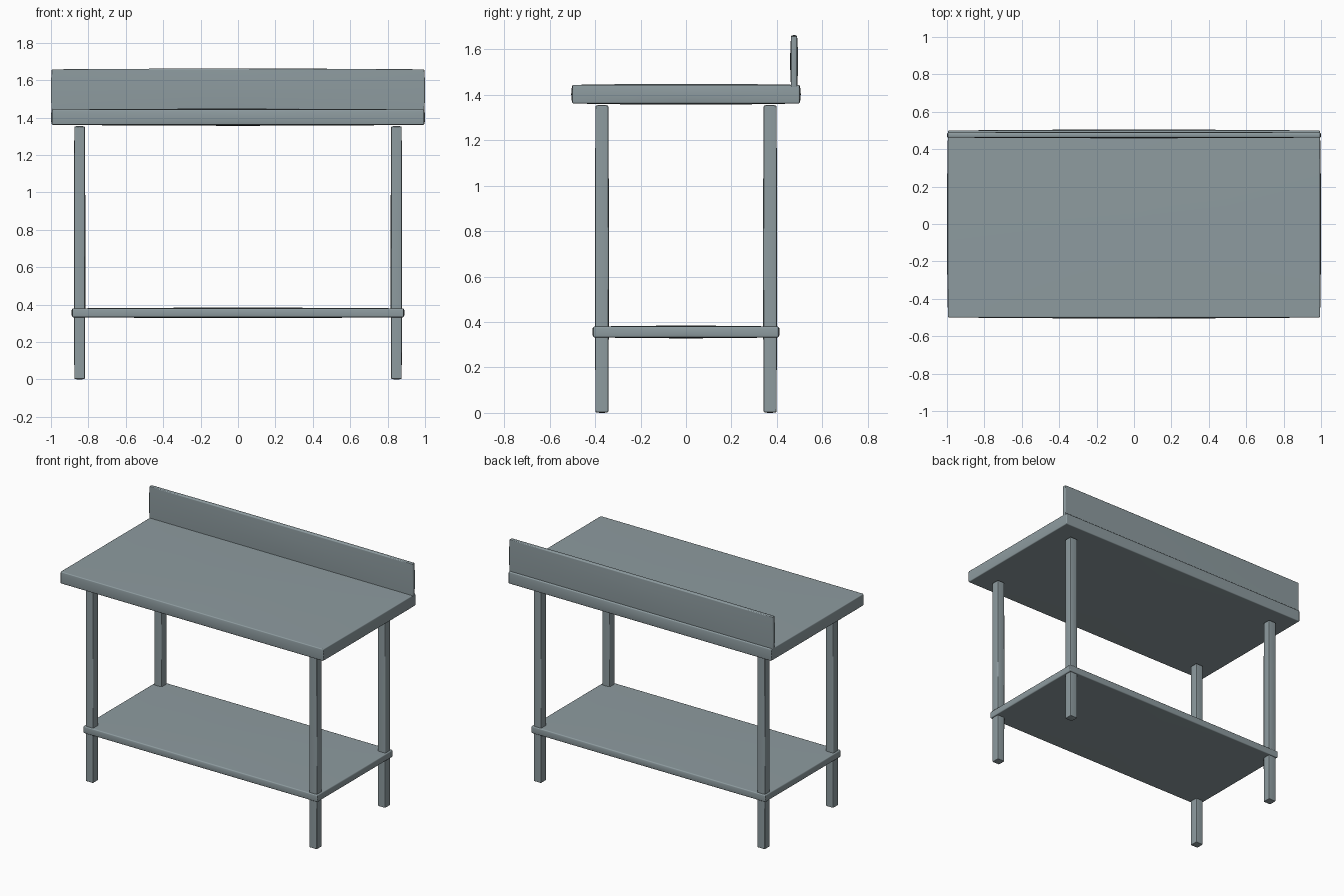
import bpy, bmesh

if "Cube" in bpy.data.objects:
    bpy.data.objects.remove(bpy.data.objects["Cube"])

steel = bpy.data.materials.new("brushed steel grey")
steel.diffuse_color = (0.27, 0.33, 0.35, 1.0)
steel.use_nodes = True
steel.node_tree.nodes["Principled BSDF"].inputs["Base Color"].default_value = steel.diffuse_color


def soft_box(name, lo, hi, bulge=0.005, bevel=0.006):
    """Box whose faces swell very slightly towards the middle, with eased edges."""
    bm = bmesh.new()
    bmesh.ops.create_cube(bm, size=2.0)
    bmesh.ops.subdivide_edges(bm, edges=bm.edges[:], cuts=3, use_grid_fill=True)
    for v in bm.verts:
        c = v.co.copy()
        for a in range(3):
            mid, half = (lo[a] + hi[a]) / 2, (hi[a] - lo[a]) / 2
            p = half * c[a]
            if abs(c[a]) > 0.99:
                other = max(abs(c[b]) for b in range(3) if b != a)
                p -= bulge * other ** 2 * (1 if c[a] > 0 else -1)
            v.co[a] = mid + p
    bmesh.ops.recalc_face_normals(bm, faces=bm.faces[:])
    mesh = bpy.data.meshes.new(name)
    bm.to_mesh(mesh)
    bm.free()
    for p in mesh.polygons:
        p.use_smooth = True
    mesh.materials.append(steel)
    obj = bpy.data.objects.new(name, mesh)
    bpy.context.collection.objects.link(obj)
    mod = obj.modifiers.new("eased edges", 'BEVEL')
    mod.width = bevel
    mod.segments = 2
    mod.limit_method = 'ANGLE'
    mod.angle_limit = 0.9
    mod.harden_normals = True
    return obj


# Worktop and the upstand along its back edge
soft_box("worktop", (-1.0, -0.505, 1.356), (1.0, 0.505, 1.448))
soft_box("backsplash", (-1.0, 0.458, 1.43), (1.0, 0.493, 1.662), 0.004, 0.004)

# Lower shelf
soft_box("lower_shelf", (-0.89, -0.412, 0.328), (0.89, 0.412, 0.384), 0.004)

# Four square legs
for sx, side in ((-1, "left"), (1, "right")):
    for sy, end in ((-1, "front"), (1, "back")):
        x, y = sx * 0.847, sy * 0.37
        soft_box(f"{end}_{side}_leg", (x - 0.031, y - 0.031, 0.0),
                 (x + 0.031, y + 0.031, 1.355), 0.003, 0.004)
